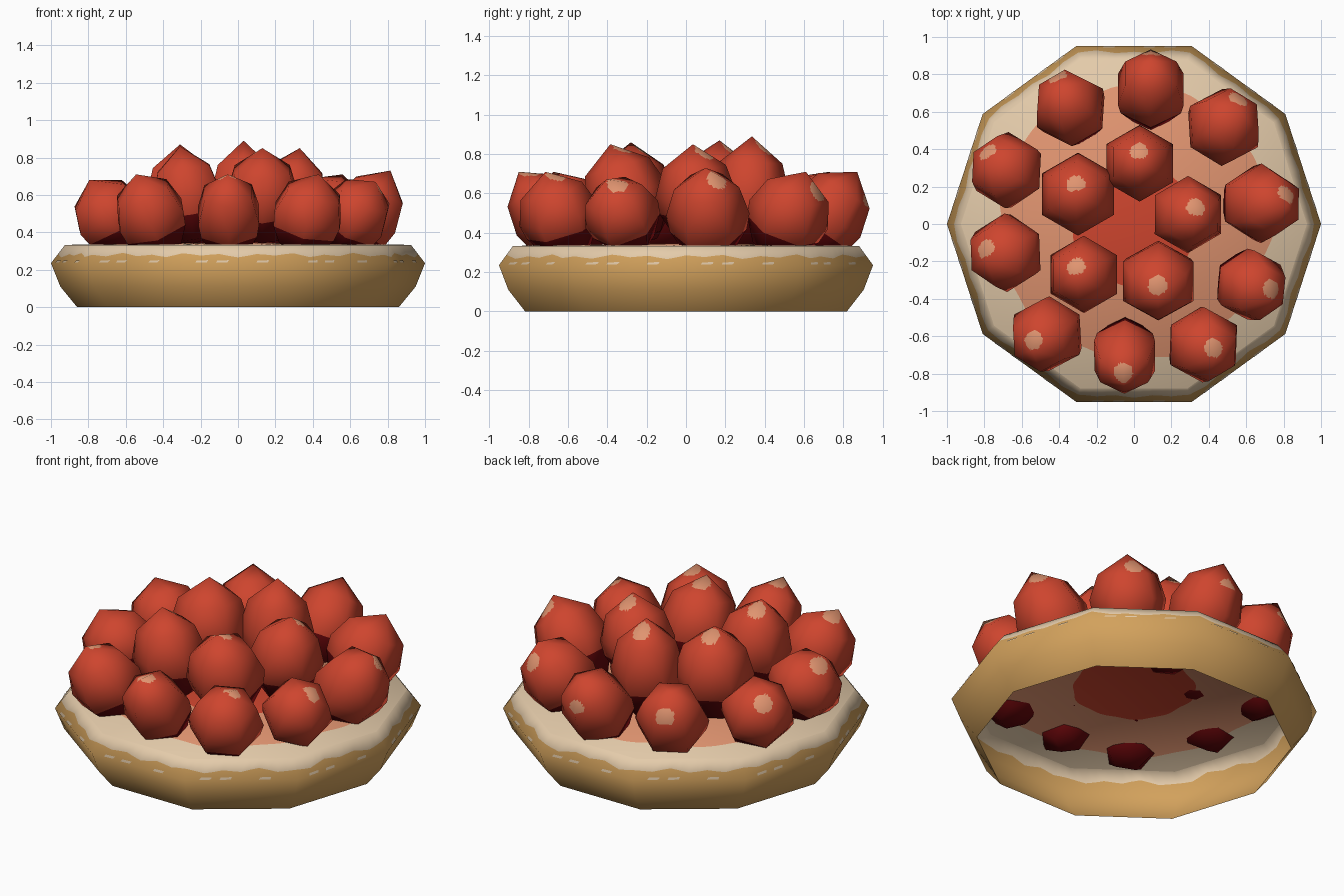
import bpy, bmesh, math
from mathutils import Vector

if "Cube" in bpy.data.objects:
    bpy.data.objects.remove(bpy.data.objects["Cube"])


def material(name, rgb):
    m = bpy.data.materials.new(name)
    lin = [((c / 255 + 0.055) / 1.055) ** 2.4 for c in rgb]
    m.diffuse_color = (*lin, 1)
    m.use_nodes = True
    m.node_tree.nodes["Principled BSDF"].inputs["Base Color"].default_value = m.diffuse_color
    return m


CRUST = material("baked_crust", (210, 161, 92))
CREAM = material("cream", (228, 203, 170))
SALMON = material("pink_glaze", (224, 148, 112))
RED = material("berry_red", (206, 69, 46))
DARK = material("dark_red", (98, 5, 9))

SIDES, DIV = 10, 12
N = SIDES * DIV


def decagon(k):
    """Point k of N along the outline of a unit decagon."""
    s, f = divmod(k % N, DIV)
    a, b = (Vector((math.cos(q * math.tau / SIDES), math.sin(q * math.tau / SIDES), 0))
            for q in (s, s + 1))
    return a.lerp(b, f / DIV)


def finish(bm, name, mats, normal):
    """Make the object, with soft shading from a normal rule."""
    me = bpy.data.meshes.new(name)
    for f in bm.faces:
        f.smooth = True
    bm.to_mesh(me)
    bm.free()
    for m in mats:
        me.materials.append(m)
    me.normals_split_custom_set_from_vertices([normal(v.co).normalized() for v in me.vertices])
    ob = bpy.data.objects.new(name, me)
    bpy.context.collection.objects.link(ob)
    return ob


def bridge(bm, rings, colours):
    for a, b, c in zip(rings, rings[1:], colours):
        n = len(a)
        for k in range(n):
            j = (k + 1) % n
            bm.faces.new((a[k], a[j], b[j], b[k])).material_index = c


RIM_Z, RIM_R, WIDE_Z = 0.333, 0.925, 0.235


def slope_radius(z):
    return 1 + (RIM_R - 1) * (z - WIDE_Z) / (RIM_Z - WIDE_Z)


# Crust shell, open below, with a wavy cream band near the rim
def wave_z(k):
    t = k * math.tau / N
    return 0.278 + 0.007 * math.cos(30 * t) + 0.005 * math.sin(13 * t)


bm = bmesh.new()
rings = []
for ring in ((0, 0.86), (0.11, 0.95), (WIDE_Z, 1), None, (RIM_Z, RIM_R)):
    row = []
    for k in range(N):
        z, r = ring or (wave_z(k), slope_radius(wave_z(k)))
        p = decagon(k) * r
        row.append(bm.verts.new((p.x, p.y, z)))
    rings.append(row)
bridge(bm, rings, (0, 0, 0, 1))


def crust_normal(p):
    n = Vector((p.x, p.y, 0)).normalized()
    n.z = -0.8 + 3.8 * p.z + (1.0 if p.z > 0.32 else 0)
    return n


finish(bm, "pie_crust", (CRUST, CREAM), crust_normal)

# Small cream flecks under the band
bm = bmesh.new()
for s in range(SIDES):
    for f in (0.18, 0.36, 0.71):
        a = decagon(s * DIV)
        b = decagon((s + 1) * DIV)
        quad = []
        for df, z in ((-0.05, 0.238), (0.05, 0.240), (0.06, 0.251), (-0.04, 0.249)):
            p = a.lerp(b, f + df) * (slope_radius(z) + 0.004)
            quad.append(bm.verts.new((p.x, p.y, z)))
        bm.faces.new(quad)
finish(bm, "cream_flecks", (CREAM,), crust_normal)

# Filling: red middle, pink glaze, cream edge
bm = bmesh.new()
centre = bm.verts.new((0, 0, 0.347))
rings = []
for base in (0.335, 0.73, None):
    row = []
    for k in range(N):
        p = decagon(k)
        if base:
            t = math.atan2(p.y, p.x)
            wave = 0.6 * math.sin(5 * t + 1) + 0.5 * math.cos(11 * t)
            p = p.normalized() * (base + (0.025 if base > 0.5 else 0.01) * wave)
        else:
            p = p * RIM_R
        z = RIM_Z + (0.014 * (1 - p.length / RIM_R) if base else 0)
        row.append(bm.verts.new((p.x, p.y, z)))
    rings.append(row)
for k in range(N):
    bm.faces.new((centre, rings[0][k], rings[0][(k + 1) % N])).material_index = 0
bridge(bm, rings, (1, 2))
for f in bm.faces:
    f.normal_update()
    if f.normal.z < 0:
        f.normal_flip()
finish(bm, "filling", (RED, SALMON, CREAM),
       lambda p: Vector((p.x * 0.5, p.y * 0.5, 1)))


# Strawberries: six-sided, pointed, dark underneath, pale spot behind the tip
PROFILE = ((0.05, 0.55), (0.31, 0.92), (0.48, 1.0), (0.77, 0.78))


def strawberry(name, mid, tip, radius):
    mid, tip = Vector(mid), Vector(tip)
    axis = (tip - mid) * 2
    base = tip - axis
    rot = Vector((0, 0, 1)).rotation_difference(axis)
    bm = bmesh.new()

    def at(t, r, k):
        q = math.pi / 2 + k * math.tau / 6
        return bm.verts.new(base + axis * t + rot @ Vector((math.cos(q) * r, math.sin(q) * r, 0)))

    rings = [[at(t, r * radius, k) for k in range(6)] for t, r in PROFILE]
    bottom, top = bm.verts.new(base), bm.verts.new(tip)
    bridge(bm, rings, (1, 0, 0))
    cap = []
    for k in range(6):
        j = (k + 1) % 6
        bm.faces.new((bottom, rings[0][j], rings[0][k])).material_index = 1
        cap.append(bm.faces.new((top, rings[-1][k], rings[-1][j])))
    # fine cap faces let the spot be picked by distance
    edges = list({e for f in cap for e in f.edges})
    bmesh.ops.subdivide_edges(bm, edges=edges, cuts=11, use_grid_fill=True)
    bmesh.ops.triangulate(bm, faces=bm.faces[:])
    target = tip + Vector((0, 0.055, 0))
    centres = [(f, f.calc_center_median()) for f in bm.faces]
    capped = [(f, c) for f, c in centres
              if (c - base).dot(axis) / axis.length_squared > 0.74]
    spot = min((c for f, c in capped), key=lambda c: (c - target).xy.length)
    for f, c in capped:
        if (c - spot).length < 0.053:
            f.material_index = 2
    heart = base + axis * 0.5
    direction = axis.normalized()

    def normal(p):
        d = p - heart
        h = d.dot(direction)
        side = d - direction * h
        return side / radius ** 2 + direction * (h / (axis.length / 2) ** 2)

    finish(bm, name, (RED, DARK, SALMON), normal)


# middle x, y, then tip x, y, z, then radius
INNER = ((-0.30, 0.16, -0.31, 0.17, 0.87, 0.222), (0.03, 0.325, 0.03, 0.335, 0.89, 0.205),
         (0.29, 0.05, 0.33, 0.035, 0.85, 0.207), (-0.27, -0.27, -0.31, -0.28, 0.86, 0.207),
         (0.13, -0.31, 0.13, -0.385, 0.85, 0.218))
OUTER = ((-0.345, 0.625, -0.41, 0.73, 0.71, 0.204), (0.09, 0.725, 0.09, 0.87, 0.71, 0.203),
         (0.485, 0.525, 0.56, 0.61, 0.71, 0.213), (-0.685, 0.29, -0.785, 0.33, 0.68, 0.207),
         (0.685, 0.11, 0.815, 0.10, 0.73, 0.213), (-0.69, -0.155, -0.795, -0.185, 0.68, 0.212),
         (0.63, -0.33, 0.735, -0.405, 0.67, 0.198), (-0.47, -0.595, -0.545, -0.675, 0.71, 0.206),
         (-0.05, -0.71, -0.055, -0.85, 0.71, 0.188), (0.375, -0.65, 0.43, -0.715, 0.71, 0.208))

for group, mid_z in ((INNER, 0.6), (OUTER, 0.5)):
    label = "inner" if group is INNER else "outer"
    for i, (x, y, tx, ty, tz, r) in enumerate(group):
        strawberry(f"{label}_strawberry_{i + 1}", (x, y, mid_z), (tx, ty, tz), r)
